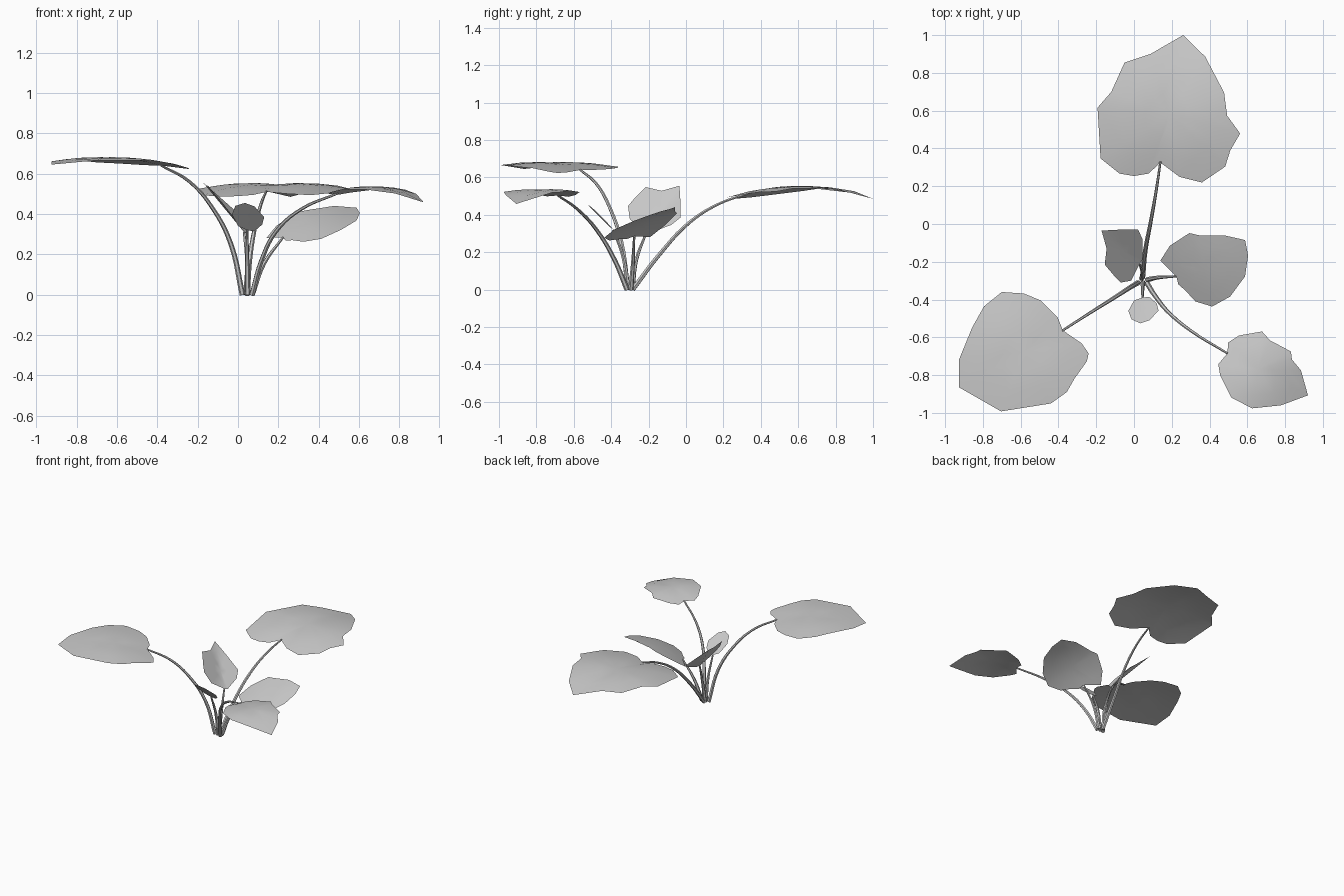
import bpy, bmesh
from mathutils import Vector

if "Cube" in bpy.data.objects:
    bpy.data.objects.remove(bpy.data.objects["Cube"])


def leaf(name, outline, tip, z0, b, c, tilt=0, fold=0, droop=0):
    """Leaf blade: outline starts at the stalk notch; height is a curved, folded surface."""
    base = Vector(outline[0])
    axis = Vector(tip) - base
    length = axis.length
    axis.normalize()
    perp = Vector((-axis.y, axis.x))
    centre = base + axis * length * 0.38

    bm = bmesh.new()

    def add(p):
        d = p - base
        t, s = d.dot(axis) / length, d.dot(perp)
        z = z0 + b * t + c * t * t + tilt * s + fold * abs(s) - droop * s * s
        return bm.verts.new((p.x, p.y, z))

    rings = [[add(centre.lerp(Vector(p), f)) for p in outline] for f in (0.33, 0.67, 1)]
    mid = add(centre)
    n = len(outline)
    for i in range(n):
        j = (i + 1) % n
        bm.faces.new((mid, rings[0][j], rings[0][i]))
        for r0, r1 in zip(rings, rings[1:]):
            bm.faces.new((r0[i], r0[j], r1[j], r1[i]))
    bm.normal_update()
    if sum(f.normal.z for f in bm.faces) < 0:
        bmesh.ops.reverse_faces(bm, faces=bm.faces[:])
    for f in bm.faces:
        f.smooth = True
    me = bpy.data.meshes.new(name)
    bm.to_mesh(me)
    bm.free()
    bpy.context.collection.objects.link(bpy.data.objects.new(name, me))


def stem(name, pts, r0=0.014, r1=0.006):
    """Tapered round stalk swept along a smooth path."""
    cu = bpy.data.curves.new(name, 'CURVE')
    cu.dimensions = '3D'
    cu.bevel_depth = 1
    cu.bevel_resolution = 1
    cu.resolution_u = 5
    cu.use_fill_caps = True
    sp = cu.splines.new('BEZIER')
    sp.bezier_points.add(len(pts) - 1)
    for i, (bp, p) in enumerate(zip(sp.bezier_points, pts)):
        bp.co = p
        bp.handle_left_type = bp.handle_right_type = 'AUTO'
        bp.radius = r0 + (r1 - r0) * i / (len(pts) - 1)
    ob = bpy.data.objects.new(name, cu)
    bpy.context.collection.objects.link(ob)
    bpy.ops.object.select_all(action='DESELECT')
    ob.select_set(True)
    bpy.context.view_layer.objects.active = ob
    bpy.ops.object.convert(target='MESH')
    bpy.ops.object.shade_smooth_by_angle()


# Large back leaf
leaf("back_leaf", [(.14, .325), (.077, .267), (0, .254), (-.077, .267), (-.177, .347),
     (-.193, .616), (-.12, .70), (-.05, .855), (.087, .90), (.26, 1), (.377, .886),
     (.477, .696), (.493, .574), (.562, .479), (.51, .39), (.483, .304), (.36, .22), (.24, .25)],
     (.26, 1), .51, .172, -.197, fold=.1, droop=.4)
stem("back_stem", [(.045, -.285, 0), (.06, -.14, .19), (.09, .02, .36), (.118, .18, .46), (.14, .33, .512)])

# Large front left leaf
leaf("front_left_leaf", [(-.377, -.563), (-.404, -.495), (-.493, -.405), (-.583, -.368),
     (-.70, -.36), (-.794, -.436), (-.857, -.548), (-.926, -.717), (-.926, -.865),
     (-.704, -.992), (-.44, -.95), (-.356, -.89), (-.314, -.817), (-.25, -.728),
     (-.24, -.685), (-.277, -.632)],
     (-.926, -.865), .64, .155, -.15, fold=.05, droop=.3)
stem("front_left_stem", [(.022, -.31, 0), (-.035, -.345, .25), (-.12, -.40, .42),
     (-.24, -.475, .56), (-.38, -.565, .64)])

# Front right leaf
leaf("front_right_leaf", [(.494, -.685), (.499, -.627), (.557, -.59), (.678, -.569),
     (.72, -.616), (.831, -.675), (.836, -.717), (.884, -.775), (.921, -.907),
     (.778, -.96), (.625, -.976), (.514, -.918), (.456, -.80), (.446, -.743)],
     (.921, -.907), .503, .165, -.21, fold=.05, droop=.5)
stem("front_right_stem", [(.07, -.315, 0), (.115, -.385, .165), (.19, -.475, .315),
     (.315, -.575, .425), (.495, -.685, .503)])

# Medium right leaf, tilted toward the front
leaf("right_leaf", [(.224, -.277), (.16, -.214), (.14, -.193), (.19, -.115), (.293, -.048),
     (.345, -.06), (.477, -.06), (.588, -.085), (.604, -.167), (.588, -.277), (.509, -.384),
     (.414, -.437), (.325, -.41), (.272, -.352), (.235, -.32)],
     (.604, -.167), .285, .24, -.12, tilt=.33, droop=.2)
stem("right_stem", [(.07, -.295, 0), (.13, -.283, .155), (.224, -.277, .285)])

# Small back left leaf, steeply raised
leaf("back_left_leaf", [(.03, -.21), (.045, -.19), (.045, -.08), (.022, -.03), (-.08, -.03),
     (-.172, -.035), (-.145, -.13), (-.155, -.215), (-.10, -.28), (-.07, -.31), (-.015, -.30)],
     (-.172, -.035), .31, .245, 0, tilt=.6, fold=.3)
stem("back_left_stem", [(.04, -.288, 0), (.045, -.265, .16), (.03, -.21, .31)])

# Smallest front leaf, raised
leaf("front_leaf", [(.045, -.39), (0, -.405), (-.03, -.46), (-.013, -.505), (.034, -.526),
     (.082, -.51), (.13, -.458), (.12, -.42), (.08, -.385)],
     (.034, -.526), .32, .135, 0, fold=.05)
stem("front_stem", [(.048, -.31, 0), (.046, -.335, .17), (.045, -.39, .32)])
